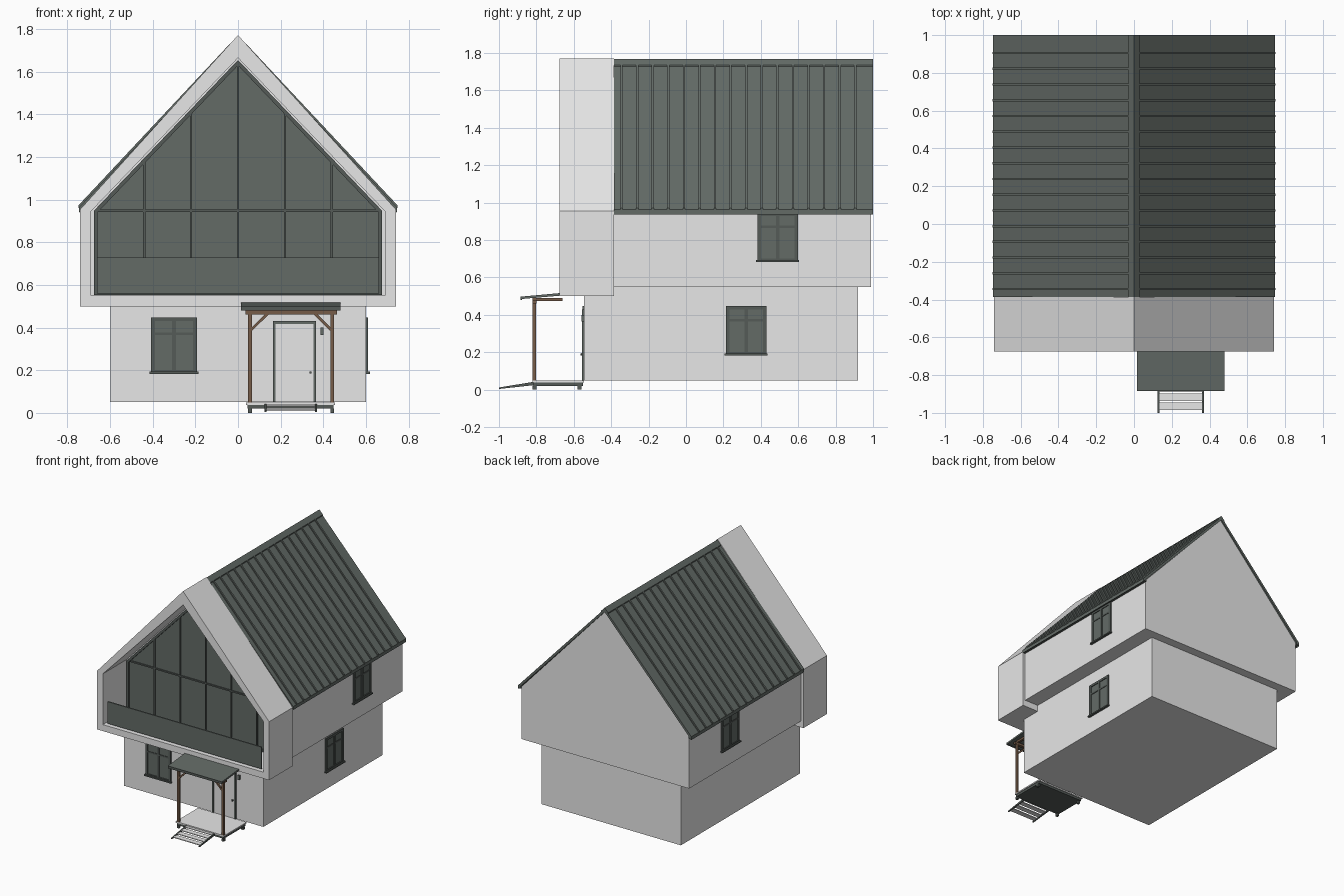
import bpy, bmesh, math
from mathutils import Vector

cube = bpy.data.objects.get("Cube")
if cube:
    bpy.data.objects.remove(cube, do_unlink=True)


def material(name, rgb):
    m = bpy.data.materials.new(name)
    m.use_nodes = True
    m.diffuse_color = (*rgb, 1)
    m.node_tree.nodes["Principled BSDF"].inputs["Base Color"].default_value = (*rgb, 1)
    return m


WALL = material("pale_plaster", (0.8, 0.8, 0.8))
GREEN = material("dark_green_grey", (0.125, 0.146, 0.134))
FRAME = material("deep_green_trim", (0.09, 0.105, 0.097))
WOOD = material("brown_wood", (0.18, 0.107, 0.066))


def finish(name, bm, mat):
    bmesh.ops.recalc_face_normals(bm, faces=bm.faces)
    me = bpy.data.meshes.new(name)
    bm.to_mesh(me)
    bm.free()
    me.materials.append(mat)
    ob = bpy.data.objects.new(name, me)
    bpy.context.collection.objects.link(ob)
    return ob


def boxes(name, mat, *spans):
    """One object from boxes, each given as (x0, x1, y0, y1, z0, z1)."""
    bm = bmesh.new()
    for x0, x1, y0, y1, z0, z1 in spans:
        vs = bmesh.ops.create_cube(bm, size=1)["verts"]
        bmesh.ops.scale(bm, verts=vs, vec=(x1 - x0, y1 - y0, z1 - z0))
        bmesh.ops.translate(bm, verts=vs, vec=((x0 + x1) / 2, (y0 + y1) / 2, (z0 + z1) / 2))
    return finish(name, bm, mat)


def prism(name, mat, profile, a, b, axis="y"):
    """Extrude a profile in (x, z) along y, or in (y, z) along x."""
    bm = bmesh.new()
    put = (lambda p, t: (p[0], t, p[1])) if axis == "y" else (lambda p, t: (t, p[0], p[1]))
    face = bm.faces.new([bm.verts.new(put(p, a)) for p in profile])
    new = bmesh.ops.extrude_face_region(bm, geom=[face])["geom"]
    move = Vector(put((0, 0), b - a))
    bmesh.ops.translate(bm, vec=move, verts=[v for v in new if isinstance(v, bmesh.types.BMVert)])
    return finish(name, bm, mat)


def ring(name, mat, outer, inner, y0, y1):
    """Hollow frame between two matching profiles."""
    bm = bmesh.new()
    loops = [[bm.verts.new((x, y, z)) for x, z in p]
             for p, y in ((outer, y0), (inner, y0), (inner, y1), (outer, y1))]
    n = len(outer)
    for k in range(4):
        a, b = loops[k], loops[(k + 1) % 4]
        for i in range(n):
            j = (i + 1) % n
            bm.faces.new((a[i], a[j], b[j], b[i]))
    return finish(name, bm, mat)


def gable(half, base, eave, apex):
    return [(-half, base), (half, base), (half, eave), (0, apex), (-half, eave)]


# Main volumes
boxes("ground_floor", WALL, (-0.6, 0.6, -0.545, 0.92, 0.05, 0.55))
prism("upper_floor", WALL, gable(0.72, 0.55, 0.96, 1.735), -0.386, 0.99)
ring("front_gable_surround", WALL, gable(0.74, 0.5, 0.955, 1.772),
     gable(0.69, 0.55, 0.945, 1.665), -0.675, -0.386)

# Glazed gable wall
prism("gable_glass", GREEN, gable(0.67, 0.555, 0.947, 1.648), -0.392, -0.386)
ring("gable_glass_frame", FRAME, gable(0.675, 0.552, 0.949, 1.655),
     gable(0.658, 0.567, 0.941, 1.63), -0.405, -0.386)
bars = [(-0.66, 0.66, -0.4, -0.388, 0.943, 0.954)]
for x in (-0.44, -0.22, 0, 0.22, 0.44):
    bars.append((x - 0.005, x + 0.005, -0.4, -0.388, 0.56, 1.635 - abs(x) * 1.046))
boxes("gable_glass_bars", FRAME, *bars)
boxes("balcony_railing", GREEN, (-0.662, 0.662, -0.658, -0.648, 0.56, 0.73))

# Roof sheets with standing seams
EAVE, RIDGE, SLOPE = 0.746, 1.76, 1.067


def roof_z(x):
    return RIDGE - SLOPE * x


def sloped(s, x0, x1, low, high):
    return [(s * x, roof_z(x) + d) for x, d in ((x0, low), (x1, low), (x1, high), (x0, high))]


for s, side in ((1, "left"), (-1, "right")):
    prism(side + "_roof_sheet", GREEN, sloped(s, 0, EAVE, -0.026, 0), -0.386, 1.0)
    for i in range(16):
        y = 0.905 - i * 0.0833
        prism(side + "_roof_seam", GREEN, sloped(s, 0.03, EAVE + 0.003, -0.002, 0.012),
              y - 0.006, y + 0.006)
    prism(side + "_ridge_cap", GREEN, sloped(s, 0, 0.03, -0.002, 0.008), -0.386, 1.0)
    boxes(side + "_eave_trim", FRAME,
          (min(s * 0.72, s * 0.745), max(s * 0.72, s * 0.745), -0.386, 1.0, 0.945, 0.962))


# Casement windows, modelled facing -y around their bottom centre
def window(name, place, turn):
    w, h, t = 0.108, 0.265, 0.018
    parts = [
        boxes(name + "_glass", GREEN, (-w, w, -0.003, 0.003, 0.01, h)),
        boxes(name + "_frame", FRAME,
              (-w, -w + t, -0.009, 0, 0, h), (w - t, w, -0.009, 0, 0, h),
              (-w, w, -0.009, 0, h - t, h), (-w, w, -0.009, 0, 0, t),
              (-0.009, 0.009, -0.009, 0, 0, h), (-w, w, -0.007, 0, 0.182, 0.194)),
        boxes(name + "_sill", FRAME, (-w - 0.007, w + 0.007, -0.018, 0, 0, 0.01)),
    ]
    for ob in parts:
        ob.location = place
        ob.rotation_euler.z = math.radians(turn)


window("front_window", (-0.3, -0.545, 0.183), 0)
window("left_ground_window", (0.6, 0.322, 0.183), 90)
window("left_upper_window", (0.72, 0.49, 0.683), 90)
window("right_upper_window", (-0.72, 0.49, 0.683), -90)

# Entrance door, handle and wall lamp
boxes("door_panel", WALL, (0.175, 0.355, -0.549, -0.54, 0.05, 0.42))
boxes("door_frame", GREEN, (0.163, 0.177, -0.555, -0.54, 0.05, 0.43),
      (0.353, 0.367, -0.555, -0.54, 0.05, 0.43), (0.163, 0.367, -0.555, -0.54, 0.417, 0.43))
boxes("door_handle", FRAME, (0.335, 0.345, -0.56, -0.545, 0.185, 0.195))
boxes("wall_lamp", GREEN, (0.388, 0.402, -0.558, -0.545, 0.365, 0.4))

# Porch deck
boxes("porch_deck", WALL, (0.038, 0.455, -0.82, -0.545, 0.038, 0.048))
boxes("porch_deck_base", FRAME, (0.045, 0.448, -0.815, -0.55, 0.02, 0.038))
boxes("porch_feet", FRAME, *[(x, x + 0.018, y, y + 0.02, 0, 0.02)
                             for x in (0.048, 0.433) for y in (-0.82, -0.58)])

# Porch posts, beam and braces
boxes("porch_posts", WOOD, *[(x, x + 0.018, -0.82, -0.802, 0.045, 0.465) for x in (0.048, 0.433)])
boxes("porch_beam", WOOD, (0.035, 0.464, -0.822, -0.8, 0.462, 0.48),
      (0.048, 0.066, -0.82, -0.66, 0.475, 0.49), (0.433, 0.451, -0.82, -0.66, 0.475, 0.49))
for x, d in ((0.066, 1), (0.433, -1)):
    prism("porch_brace", WOOD, [(x, 0.385), (x + d * 0.078, 0.462), (x + d * 0.06, 0.462),
                                (x, 0.402)], -0.817, -0.805)

# Porch roof
prism("porch_roof", GREEN, [(-0.88, 0.485), (-0.66, 0.504), (-0.66, 0.518), (-0.88, 0.498)],
      0.015, 0.48, "x")
boxes("porch_roof_fascia", FRAME, (0.015, 0.48, -0.884, -0.876, 0.48, 0.498))

# Entrance steps
for x in (0.125, 0.361):
    prism("step_stringer", FRAME, [(-1.0, 0.004), (-0.815, 0.024), (-0.815, 0.042), (-1.0, 0.012)],
          x, x + 0.009, "x")
boxes("step_treads", WALL, *[(0.134, 0.361, -0.985 + i * 0.048, -0.945 + i * 0.048,
                              0.009 + i * 0.008, 0.015 + i * 0.008) for i in range(4)])
